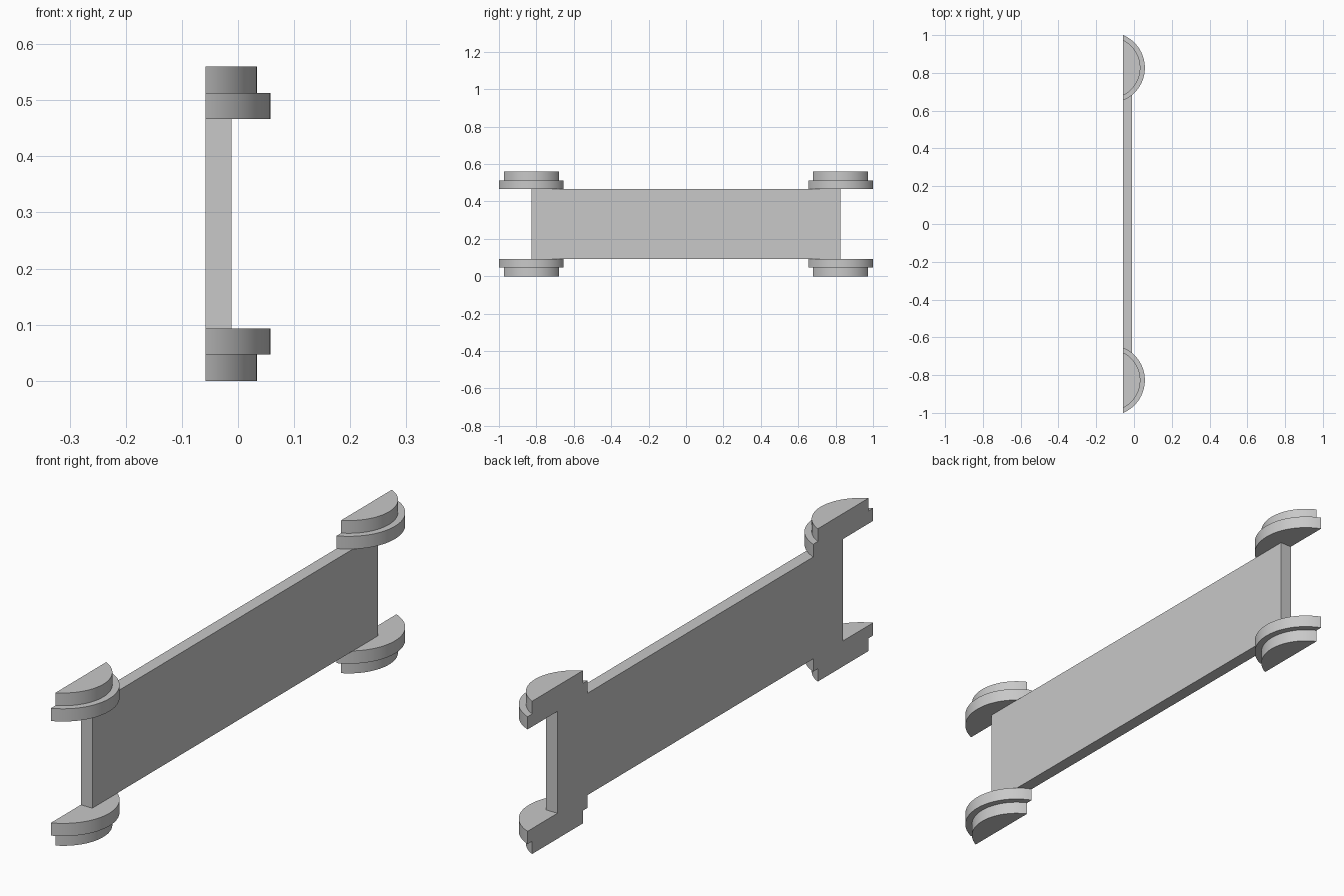
import bpy
import bmesh
from math import acos, cos, sin

default = bpy.data.objects.get("Cube")
if default:
    bpy.data.objects.remove(default, do_unlink=True)

BACK = -0.058           # flat back plane shared by all parts
AXIS_X = -0.13          # axis of the round caps, behind the back plane
AXIS_Y = 0.827
STEP = 0.0467           # thickness of each disc layer
HEIGHT = 0.56
SEGMENTS = 40

grey = bpy.data.materials.new("plain grey")
grey.use_nodes = True
colour = (0.58, 0.58, 0.58, 1)
grey.diffuse_color = colour
grey.node_tree.nodes["Principled BSDF"].inputs["Base Color"].default_value = colour


def prism(name, outline, z0, z1):
    """Extrude a flat outline upwards from z0 to z1."""
    bm = bmesh.new()
    face = bm.faces.new([bm.verts.new((x, y, z0)) for x, y in outline])
    top = bmesh.ops.extrude_face_region(bm, geom=[face])["geom"]
    verts = [v for v in top if isinstance(v, bmesh.types.BMVert)]
    bmesh.ops.translate(bm, verts=verts, vec=(0, 0, z1 - z0))
    bmesh.ops.recalc_face_normals(bm, faces=bm.faces)
    mesh = bpy.data.meshes.new(name)
    bm.to_mesh(mesh)
    bm.free()
    mesh.materials.append(grey)
    obj = bpy.data.objects.new(name, mesh)
    bpy.context.scene.collection.objects.link(obj)
    return obj


def arc_outline(radius, y):
    """Circle segment cut off by the back plane."""
    half = acos((BACK - AXIS_X) / radius)
    angles = [half * (2 * i / SEGMENTS - 1) for i in range(SEGMENTS + 1)]
    return [(AXIS_X + radius * cos(a), y + radius * sin(a)) for a in angles]


# Flat panel between the caps
front = BACK + STEP
prism("panel", [(BACK, -AXIS_Y), (front, -AXIS_Y), (front, AXIS_Y), (BACK, AXIS_Y)],
      2 * STEP, HEIGHT - 2 * STEP)

# Stepped caps at both ends, above and below the panel
discs = []
for end, y in (("front", -AXIS_Y), ("back", AXIS_Y)):
    for layer, radius, z in (("narrow", 0.1635, 0), ("wide", 0.1875, STEP)):
        outline = arc_outline(radius, y)
        discs.append(prism(f"{end}_lower_{layer}_disc", outline, z, z + STEP))
        discs.append(prism(f"{end}_upper_{layer}_disc", outline,
                           HEIGHT - z - STEP, HEIGHT - z))

# Smooth the round walls, keep the rims sharp
bpy.ops.object.select_all(action="DESELECT")
for disc in discs:
    disc.select_set(True)
bpy.context.view_layer.objects.active = discs[0]
bpy.ops.object.shade_smooth_by_angle(angle=0.5)
